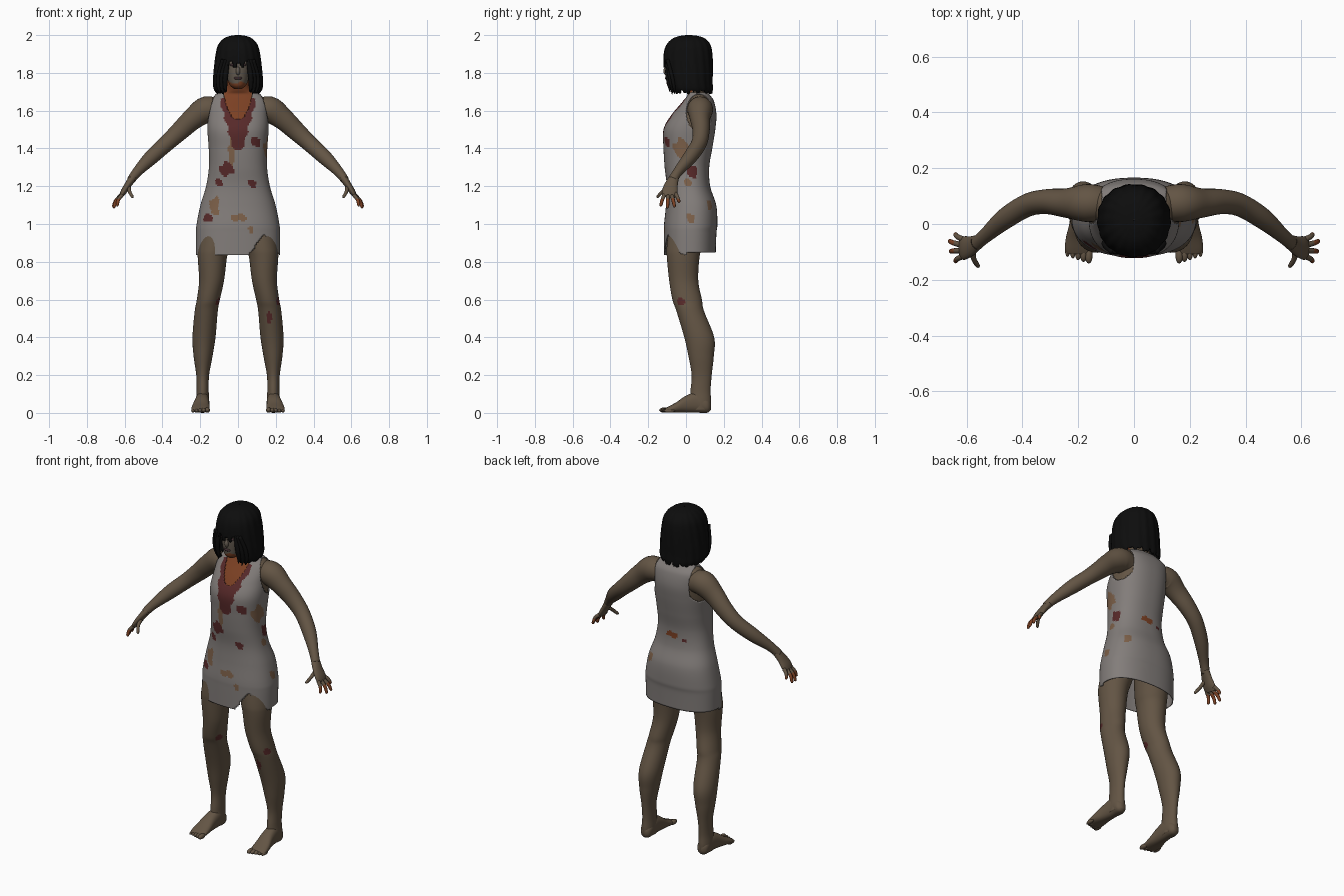
import bpy, bmesh, math
from mathutils import Vector

if "Cube" in bpy.data.objects:
    bpy.data.objects.remove(bpy.data.objects["Cube"])

COLOURS = {
    "skin": (.125, .09, .058), "face_skin": (.125, .102, .078),
    "dress_grey": (.225, .205, .195), "hair_black": (.004, .004, .004),
    "blood_red": (.095, .022, .022), "rust_red": (.2, .052, .017),
    "stain_brown": (.2, .115, .065), "lip_dark": (.05, .027, .03),
}
MATS = {}
for label, rgb in COLOURS.items():
    m = bpy.data.materials.new(label)
    m.use_nodes = True
    m.diffuse_color = (*rgb, 1)
    bsdf = next(n for n in m.node_tree.nodes if n.type == 'BSDF_PRINCIPLED')
    bsdf.inputs["Base Color"].default_value = (*rgb, 1)
    bsdf.inputs["Roughness"].default_value = .8
    MATS[label] = m


def spline(keys, steps):
    """Catmull-Rom through rows of numbers."""
    out = []
    for i in range(len(keys) - 1):
        a, b, c, d = (keys[max(0, min(len(keys) - 1, i + k))] for k in (-1, 0, 1, 2))
        for j in range(steps):
            t = j / steps
            out.append([.5 * (2 * q + (r - p) * t + (2 * p - 5 * q + 4 * r - s) * t * t
                              + (3 * q - p - 3 * r + s) * t ** 3)
                        for p, q, r, s in zip(a, b, c, d)])
    return out + [list(keys[-1])]


def finish(name, bm, base, paint=None, shell=0):
    """Paint faces by rule and turn the bmesh into an object."""
    bmesh.ops.recalc_face_normals(bm, faces=bm.faces)
    me = bpy.data.meshes.new(name)
    slots = [base]
    for f in bm.faces:
        f.smooth = True
        label = (paint and paint(f.calc_center_median(), f.normal)) or base
        if label not in slots:
            slots.append(label)
        f.material_index = slots.index(label)
    for label in slots:
        me.materials.append(MATS[label])
    bm.to_mesh(me)
    bm.free()
    ob = bpy.data.objects.new(name, me)
    bpy.context.collection.objects.link(ob)
    if shell:
        mod = ob.modifiers.new("thickness", 'SOLIDIFY')
        mod.thickness, mod.offset = shell, -1
    return ob


def loft(name, keys, base, segs=28, steps=5, ref=(1, 0, 0), axis=None, power=1.0,
         s=1, paint=None, keep=None, shell=0, ripple=0):
    """Skin rings (x, y, z, half width, half depth) along a smooth path."""
    rows = spline(keys, steps)
    bm, rings = bmesh.new(), []
    for i, (x, y, z, a, b) in enumerate(rows):
        lo, hi = rows[max(i - 1, 0)], rows[min(i + 1, len(rows) - 1)]
        t = Vector(axis) if axis else (Vector(hi[:3]) - Vector(lo[:3])).normalized()
        n1 = Vector(ref)
        n1 = (n1 - t * n1.dot(t)).normalized()
        n2 = t.cross(n1)
        ring = []
        for k in range(segs):
            w = 2 * math.pi * k / segs
            cw, sw = (math.copysign(abs(v) ** power, v) for v in (math.cos(w), math.sin(w)))
            g = 1 + ripple * math.sin(17 * w + 9 * z)
            p = Vector((x, y, z)) + n1 * (a * cw * g) + n2 * (b * sw * g)
            ring.append(bm.verts.new((p.x * s, p.y, p.z)))
        rings.append(ring)
    for r0, r1 in zip(rings, rings[1:]):
        for k in range(segs):
            j = (k + 1) % segs
            bm.faces.new((r0[k], r0[j], r1[j], r1[k]))
    if keep:
        gone = [f for f in bm.faces if not keep(f.calc_center_median())]
        bmesh.ops.delete(bm, geom=gone, context='FACES')
    else:
        bm.faces.new(rings[0])
        bm.faces.new(rings[-1])
    return finish(name, bm, base, paint, shell)


def ball(name, loc, size, base):
    bm = bmesh.new()
    bmesh.ops.create_uvsphere(bm, u_segments=14, v_segments=10, radius=1)
    for v in bm.verts:
        v.co = Vector(p * q for p, q in zip(v.co, size)) + Vector(loc)
    return finish(name, bm, base)


# Stains: colour, facing side, position across, height, half width, half height
STAINS = [
    ("blood_red", "front", -.06, 1.29, .035, .035), ("blood_red", "front", -.1, 1.22, .02, .02),
    ("blood_red", "front", .075, 1.215, .025, .02), ("blood_red", "front", .1, 1.435, .035, .025),
    ("blood_red", "front", -.16, 1.03, .025, .022), ("blood_red", "left", .03, 1.28, .032, .035),
    ("blood_red", "front", .165, .51, .014, .03), ("blood_red", "left", -.03, .59, .02, .02),
    ("stain_brown", "front", -.035, 1.37, .016, .08), ("stain_brown", "front", -.125, 1.09, .026, .05),
    ("stain_brown", "front", .01, 1.035, .042, .02), ("stain_brown", "front", .07, .97, .014, .02),
    ("stain_brown", "left", -.02, 1.4, .045, .05), ("stain_brown", "left", .01, 1.22, .02, .022),
    ("stain_brown", "left", .025, 1.03, .024, .024), ("stain_brown", "back", .15, 1.1, .025, .025),
    ("rust_red", "back", .01, 1.27, .035, .018), ("blood_red", "back", -.07, 1.25, .012, .01),
]


def stains(c, n):
    facing = "left" if n.x > .65 else "front" if n.y < 0 else "back"
    for label, side, u, z, ru, rz in STAINS:
        across = c.y if side == "left" else c.x
        if side == facing:
            d = math.hypot((across - u) / ru, (c.z - z) / rz)
            if d * (1 + .2 * math.sin(110 * across + 75 * c.z)) < 1:
                return label


# Torso rings, shared by the body and the dress
TORSO = [(0, .02, .835, .216, .13), (0, .022, .95, .216, .132), (0, .025, 1.0, .212, .134),
         (0, .027, 1.1, .192, .126), (0, .013, 1.2, .162, .108), (0, .005, 1.3, .147, .111),
         (0, .01, 1.4, .148, .122), (0, .018, 1.5, .155, .13), (0, .042, 1.58, .152, .112),
         (0, .063, 1.65, .148, .078), (0, .063, 1.685, .115, .055), (0, .05, 1.71, .068, .05),
         (0, .03, 1.77, .055, .05), (0, .01, 1.84, .05, .05)]


def chest_paint(c, n):
    if c.y < .035 and abs(c.x) < .075 and c.z > 1.4:
        return "rust_red"


loft("body", TORSO[5:], "skin", segs=64, axis=(0, 0, 1), power=.85, paint=chest_paint)


def dress_keep(c):
    slit = c.y < 0 and abs(c.x - .14) < (.945 - c.z) * .75
    neck = c.z > 1.698 or (c.y < .05 and c.z > 1.555 + .14 * (abs(c.x) / .08) ** 2.5)
    armhole = abs(c.x) > .115 and math.hypot((c.y - .07) / .07, (c.z - 1.59) / .1) < 1
    hem = c.y > 0 and c.z < .85
    return not (slit or neck or armhole or hem)


def dress_paint(c, n):
    # Bib of blood running down from the neckline
    if c.y < 0 and 1.39 < c.z and abs(c.x) < .022 + (c.z - 1.39) * .28 + .006 * math.sin(90 * c.z):
        return "blood_red"
    return stains(c, n)


dress_rings = [(x, y, z, a + .007, b + .007) for x, y, z, a, b in TORSO[:-2]]
loft("dress", dress_rings, "dress_grey", segs=144, steps=12, axis=(0, 0, 1), power=.85,
     paint=dress_paint, keep=dress_keep, shell=.004)

# Limbs, built for one side and mirrored by s
LEG = [(.11, .02, 1.0, .09, .11), (.128, -.008, .88, .084, .094), (.136, -.015, .82, .077, .086),
       (.14, -.012, .7, .066, .077), (.157, .006, .6, .061, .078), (.168, .022, .54, .061, .073),
       (.18, .07, .4, .061, .079), (.185, .08, .3, .05, .067), (.187, .083, .2, .034, .053),
       (.187, .077, .12, .032, .053), (.188, .077, .06, .035, .056), (.188, .077, .015, .033, .054)]
FOOT = [(.187, .132, .035, .014, .018), (.188, .112, .04, .032, .039), (.188, .06, .055, .036, .054),
        (.192, .0, .046, .04, .045), (.197, -.05, .029, .047, .028), (.199, -.09, .018, .048, .017),
        (.199, -.108, .014, .04, .011)]
ARM = [(.09, .075, 1.595, .055, .055), (.165, .075, 1.606, .068, .07), (.24, .075, 1.555, .053, .058),
       (.31, .08, 1.49, .045, .05), (.38, .068, 1.425, .041, .043), (.46, .02, 1.352, .037, .039),
       (.53, -.04, 1.28, .026, .027), (.565, -.07, 1.235, .025, .022)]
PALM = [(.555, -.062, 1.247, .025, .022), (.582, -.078, 1.208, .035, .018),
        (.606, -.086, 1.17, .042, .016), (.62, -.09, 1.145, .037, .01)]
FINGERS = {  # base, tip
    "little": ((.612, -.055, 1.16), (.642, -.035, 1.115)),
    "ring": ((.618, -.075, 1.15), (.664, -.06, 1.09)),
    "middle": ((.618, -.095, 1.15), (.66, -.098, 1.085)),
    "index": ((.612, -.115, 1.155), (.642, -.135, 1.095)),
    "thumb": ((.578, -.095, 1.195), (.558, -.155, 1.14)),
}


def finger_paint(c, n):
    return "rust_red" if c.z < 1.135 else None


for s, side in ((1, "left"), (-1, "right")):
    loft(side + "_leg", LEG, "skin", segs=40, steps=8, axis=(0, 0, 1), s=s, paint=stains)
    loft(side + "_foot", FOOT, "skin", axis=(0, -1, 0), power=.85, s=s)
    for i in range(5):
        ball(f"{side}_toe_{i + 1}", (s * (.162 + .019 * i), -.112 + .006 * i, .015 - .001 * i),
             (.014 - .001 * i, .03, .014 - .001 * i), "skin")
    loft(side + "_arm", ARM, "skin", ref=(0, 1, 0), s=s)
    loft(side + "_palm", PALM, "skin", segs=20, ref=(0, 1, 0), s=s)
    for finger, (p, q) in FINGERS.items():
        p, q = Vector(p), Vector(q)
        mid = p.lerp(q, .5) + Vector((.006, 0, .004))
        rings = [(*p, .011, .011), (*mid, .0095, .0095), (*p.lerp(q, .9), .008, .008), (*q, .003, .003)]
        loft(f"{side}_{finger}_finger", rings, "skin", segs=10, steps=4, ref=(0, 1, 0), s=s,
             paint=finger_paint)

# Head and face
HEAD = [(0, -.05, 1.715, .02, .03), (0, -.042, 1.735, .043, .058), (0, -.03, 1.78, .06, .076),
        (0, -.02, 1.84, .072, .088), (0, .0, 1.9, .078, .098), (0, .01, 1.96, .055, .07)]
loft("head", HEAD, "face_skin", segs=40, steps=8, axis=(0, 0, 1), power=.95,
     paint=lambda c, n: "rust_red" if c.z < 1.748 + .006 * math.sin(90 * c.x) else None)
ball("nose", (0, -.106, 1.81), (.012, .014, .022), "face_skin")
ball("lips", (0, -.1, 1.772), (.023, .011, .009), "lip_dark")
for s, side in ((1, "left"), (-1, "right")):
    ball(side + "_eye", (s * .03, -.1, 1.842), (.014, .008, .007), "lip_dark")

# Bobbed hair with a ragged fringe and ends
HAIR = [(0, .03, 1.685, .108, .108), (0, .02, 1.715, .128, .122), (0, .014, 1.76, .131, .127),
        (0, .012, 1.82, .127, .13), (0, .011, 1.9, .117, .128), (0, .013, 1.95, .103, .115),
        (0, .015, 1.983, .073, .083), (0, .015, 1.997, .035, .04), (0, .015, 2.0, .002, .002)]


def hair_keep(c):
    fringe = 1.838 + .016 * math.sin(150 * c.x + 1) + .25 * abs(c.x)
    opening = c.y < 0 and abs(c.x) < .066 and c.z < fringe
    w = math.atan2(c.y - .02, c.x)
    ends = c.z < 1.697 + .008 * math.sin(13 * w) + .006 * math.sin(29 * w)
    return not (opening or ends)


loft("hair", HAIR, "hair_black", segs=136, steps=8, axis=(0, 0, 1), power=.93,
     keep=hair_keep, shell=.012, ripple=.012)
for s, side in ((1, "left"), (-1, "right")):
    for i, (x, tip) in enumerate(((.066, 1.7), (.082, 1.685), (.1, 1.69))):
        lock = [(x * .8, -.098, 1.87, .01, .01), (x, -.1 + .012 * i, 1.79, .014, .01),
                (x * 1.03, -.088 + .012 * i, 1.73, .011, .009), (x * .93, -.085 + .012 * i, tip, .002, .002)]
        loft(f"{side}_hair_lock_{i + 1}", lock, "hair_black", segs=10, ref=(1, 0, 0), s=s)
